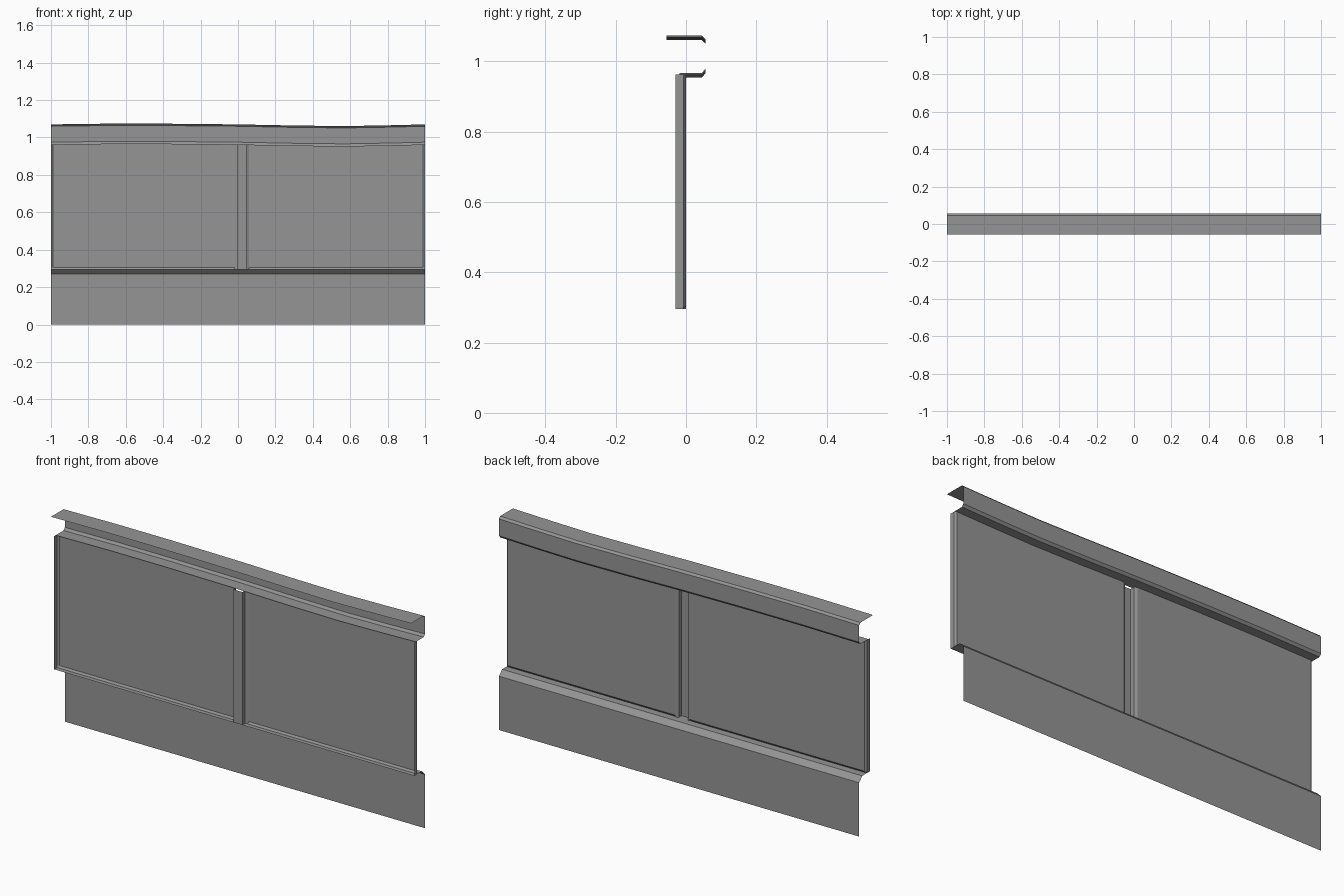
import bpy, bmesh

cube = bpy.data.objects.get("Cube")
if cube:
    bpy.data.objects.remove(cube, do_unlink=True)

grey = bpy.data.materials.new("plain grey")
grey.use_nodes = True
grey.diffuse_color = (0.3, 0.3, 0.3, 1)
grey.node_tree.nodes["Principled BSDF"].inputs["Base Color"].default_value = (0.3, 0.3, 0.3, 1)

# Gentle wave followed by the top edge: (x, height offset)
WAVE = [(-1, 0), (-0.7, 0.004), (-0.4, 0.004), (0, 0),
        (0.3, -0.006), (0.57, -0.009), (0.8, -0.005), (1, 0)]
BACK, FRONT, LIP = 0.055, -0.03, -0.007
SILL, LEDGE, CAP = 0.295, 0.963, 1.07


def wave(x):
    for (x0, h0), (x1, h1) in zip(WAVE, WAVE[1:]):
        if x <= x1:
            return h0 + (h1 - h0) * (x - x0) / (x1 - x0)
    return WAVE[-1][1]


def sheet(name, rows):
    """Skin a grid of points, row by row, as an open sheet."""
    bm = bmesh.new()
    grid = [[bm.verts.new(p) for p in row] for row in rows]
    for a, b in zip(grid, grid[1:]):
        for i in range(len(a) - 1):
            bm.faces.new((a[i], a[i + 1], b[i + 1], b[i]))
    mesh = bpy.data.meshes.new(name)
    bm.to_mesh(mesh)
    bm.free()
    mesh.materials.append(grey)
    obj = bpy.data.objects.new(name, mesh)
    bpy.context.collection.objects.link(obj)
    return obj


def strip(name, profile, wavy):
    """Run a (y, z) profile along the full length."""
    xs = [x for x, h in WAVE] if wavy else [-1, 1]
    sheet(name, [[(x, y, z + (wave(x) if wavy else 0)) for x in xs]
                 for y, z in profile])


def wall(name, plan, lip):
    """Raise an (x, y) plan from the sill to the wavy ledge."""
    top = [(x, y, LEDGE + wave(x)) for x, y in plan]
    if lip:
        base = [[(x, min(y, LIP), SILL) for x, y in plan],
                [(x, y, SILL + 0.01) for x, y in plan]]
    else:
        base = [[(x, y, SILL) for x, y in plan]]
    sheet(name, base + [top])


def flat_run(x0, x1):
    """Plan points of a straight panel, bending where the top edge bends."""
    inner = [x for x, h in WAVE if x0 < x < x1]
    return [(x, 0) for x in [x0] + inner + [x1]]


# Lower skirt with its slanted shoulder and sill
strip("lower_skirt", [(BACK, 0), (BACK, 0.27)], False)
strip("lower_sill", [(BACK, 0.27), (0.03, SILL), (FRONT, SILL)], False)

# Recessed panels with end flanges
wall("left_bay_panel", [(-1, FRONT), (-1, LIP)] + flat_run(-0.99, -0.02), True)
wall("right_bay_panel", flat_run(0.06, 0.99) + [(1, LIP), (1, FRONT)], True)

# Hollow centre post
wall("centre_post", [(-0.02, 0), (-0.005, LIP), (-0.005, FRONT),
                     (0.045, FRONT), (0.045, LIP), (0.06, 0)], False)

# Upper ledge, back band and top cap
strip("upper_ledge", [(-0.018, LEDGE), (0.045, LEDGE), (BACK, LEDGE + 0.012)], True)
strip("upper_band", [(BACK, LEDGE + 0.012), (BACK, CAP - 0.01)], True)
strip("top_cap", [(BACK, CAP - 0.01), (0.045, CAP), (-BACK, CAP)], True)
